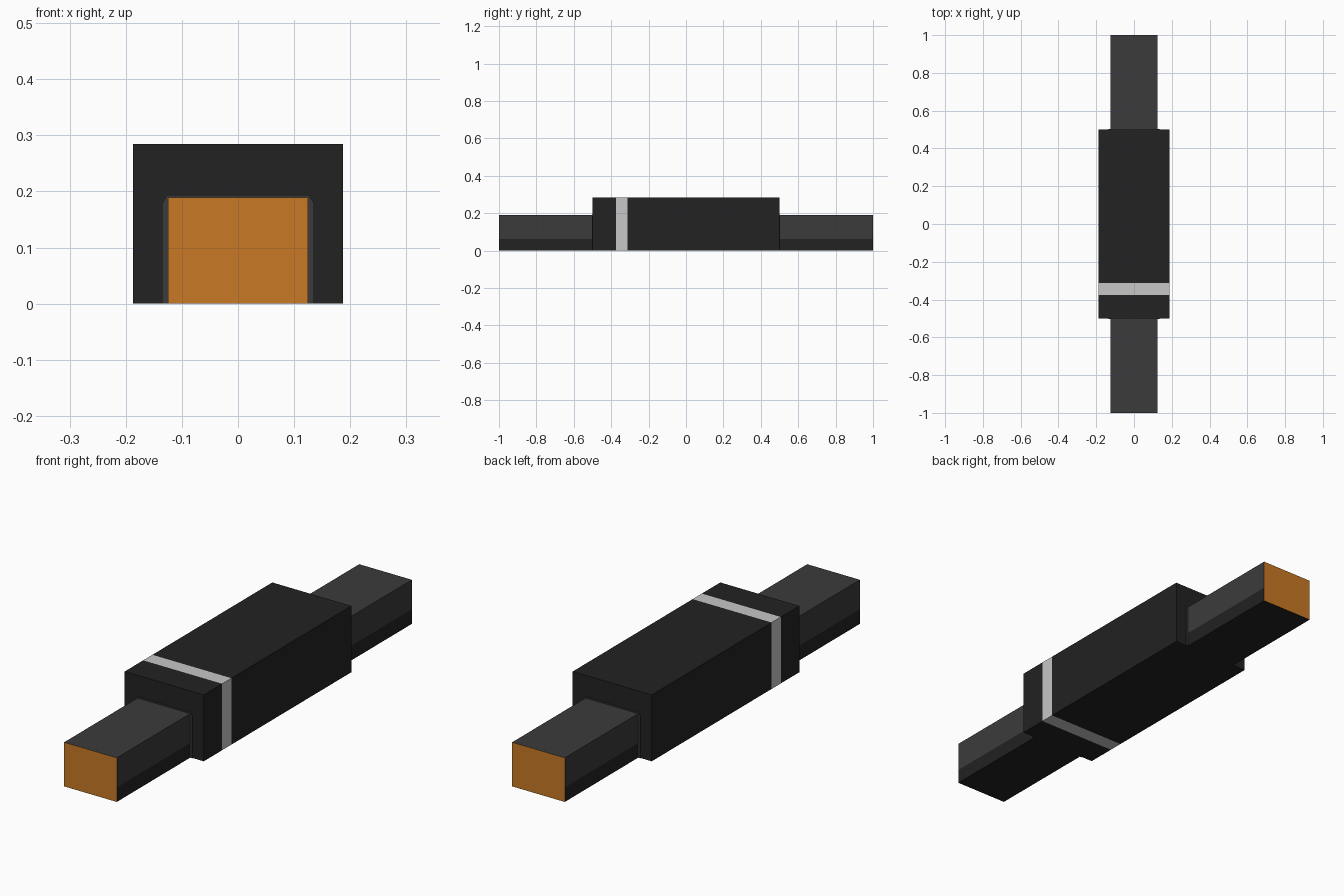
import bpy, bmesh
from mathutils import Vector

old = bpy.data.objects.get("Cube")
if old:
    bpy.data.objects.remove(old, do_unlink=True)


def material(name, rgb):
    m = bpy.data.materials.new(name)
    m.use_nodes = True
    m.diffuse_color = (*rgb, 1)
    m.node_tree.nodes["Principled BSDF"].inputs["Base Color"].default_value = (*rgb, 1)
    return m


black = material("black", (0.016, 0.016, 0.016))
grey = material("dark grey", (0.044, 0.044, 0.044))
silver = material("light grey", (0.58, 0.57, 0.58))
orange = material("copper orange", (0.58, 0.19, 0.017))


def finish(bm, name, mats, rule):
    """Colour each face by a rule and make the object."""
    bmesh.ops.recalc_face_normals(bm, faces=bm.faces)
    for f in bm.faces:
        f.material_index = rule(f.calc_center_median(), f.normal)
    mesh = bpy.data.meshes.new(name)
    bm.to_mesh(mesh)
    bm.free()
    for m in mats:
        mesh.materials.append(m)
    ob = bpy.data.objects.new(name, mesh)
    bpy.context.collection.objects.link(ob)


def extrusion(profile, y0, y1, cuts=()):
    """Extrude an x-z profile along y, then add edge loops at the cuts."""
    bm = bmesh.new()
    face = bm.faces.new([bm.verts.new((x, y0, z)) for x, z in profile])
    ext = bmesh.ops.extrude_face_region(bm, geom=[face])["geom"]
    moved = [v for v in ext if isinstance(v, bmesh.types.BMVert)]
    bmesh.ops.translate(bm, vec=(0, y1 - y0, 0), verts=moved)
    for axis, value in cuts:
        normal = Vector((0, 1, 0)) if axis == "y" else Vector((0, 0, 1))
        bmesh.ops.bisect_plane(bm, geom=bm.verts[:] + bm.edges[:] + bm.faces[:],
                               plane_co=normal * value, plane_no=normal)
    return bm


def rect(w, h):
    return [(-w, 0), (w, 0), (w, h), (-w, h)]


# Main sleeve with a flush stripe all the way round
BAND = (-0.375, -0.3125)
finish(extrusion(rect(0.1875, 0.285), -0.5, 0.5, [("y", y) for y in BAND]),
       "sleeve", [black, silver],
       lambda c, n: int(BAND[0] < c.y < BAND[1]))


# Arm colours: orange end, dark underside and lower flank, grey above
def arm_rule(c, n):
    if abs(n.y) > 0.5:
        return 2
    return int(n.z < -0.5 or c.z < 0.0625)


collar = [(-0.135, 0), (0.135, 0), (0.135, 0.18), (0.126, 0.194),
          (-0.126, 0.194), (-0.135, 0.18)]

for side, s in (("front", -1), ("back", 1)):
    finish(extrusion(rect(0.125, 0.189), s * 0.5, s, [("z", 0.0625)]),
           side + "_arm", [grey, black, orange], arm_rule)
    # Thin trim where the arm enters the sleeve
    finish(extrusion(collar, s * 0.499, s * 0.503),
           side + "_collar", [grey, black],
           lambda c, n: int(n.z < -0.5))
